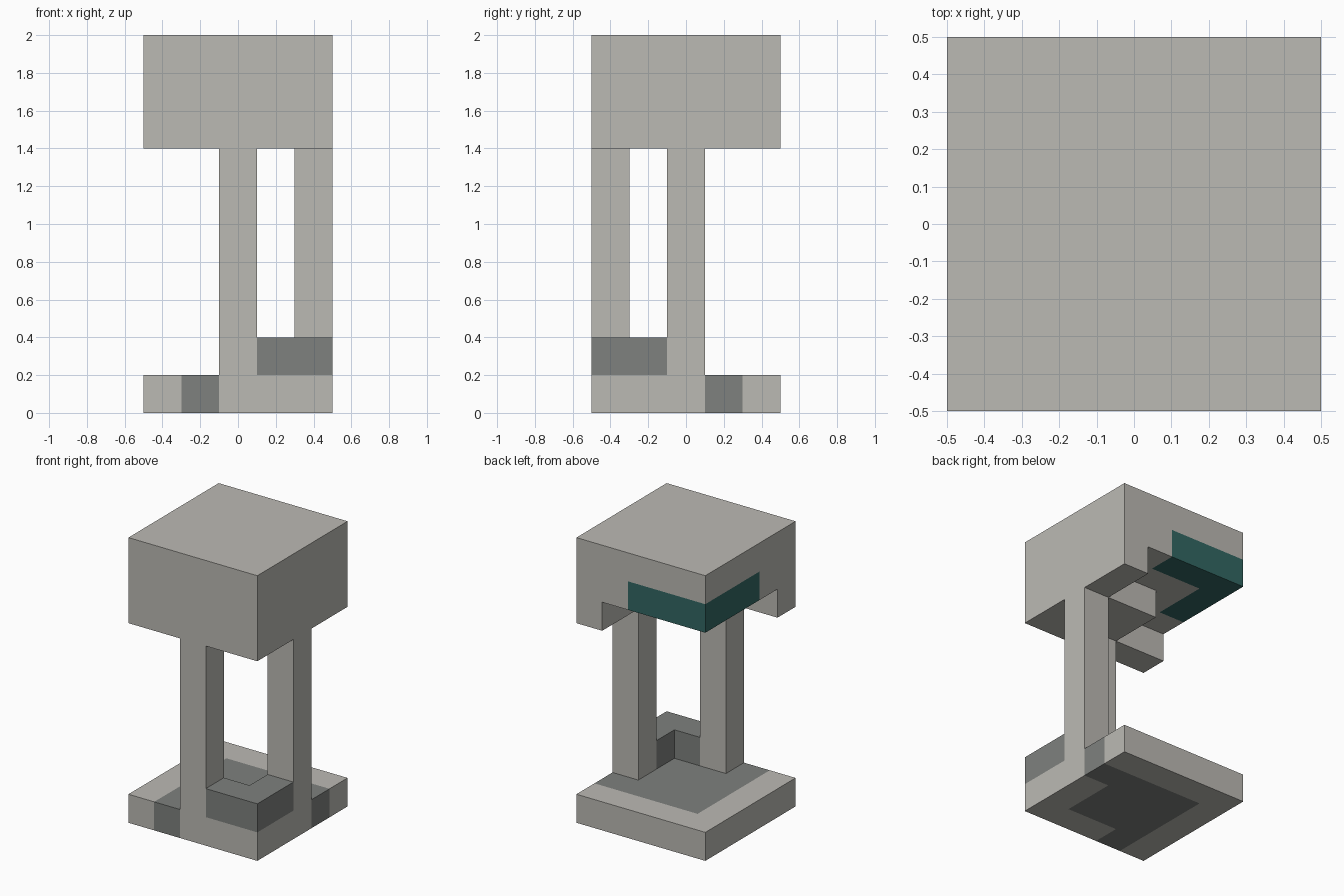
import bpy
import bmesh

cube = bpy.data.objects.get("Cube")
if cube:
    bpy.data.objects.remove(cube, do_unlink=True)

CELL = 0.2


def material(name, colour):
    mat = bpy.data.materials.new(name)
    mat.use_nodes = True
    mat.diffuse_color = (*colour, 1)
    mat.node_tree.nodes["Principled BSDF"].inputs["Base Color"].default_value = (*colour, 1)
    return mat


stone = material("pale stone", (0.50, 0.49, 0.455))
slate = material("slate grey", (0.21, 0.22, 0.21))
teal = material("deep teal", (0.032, 0.135, 0.125))


def mirrored(half):
    """Complete a footprint that is symmetric across its diagonal."""
    return half + [(b, a) for a, b in reversed(half) if a != b]


def prism(name, footprint, bottom, top, mat):
    """Extrude a footprint in cells, counted from the front left corner."""
    bm = bmesh.new()
    verts = [bm.verts.new((0.5 - a * CELL, b * CELL - 0.5, bottom * CELL))
             for a, b in footprint]
    face = bm.faces.new(verts)
    result = bmesh.ops.extrude_face_region(bm, geom=[face])
    moved = [v for v in result["geom"] if isinstance(v, bmesh.types.BMVert)]
    bmesh.ops.translate(bm, verts=moved, vec=(0, 0, (top - bottom) * CELL))
    bmesh.ops.recalc_face_normals(bm, faces=bm.faces)
    mesh = bpy.data.meshes.new(name)
    bm.to_mesh(mesh)
    bm.free()
    mesh.materials.append(mat)
    obj = bpy.data.objects.new(name, mesh)
    bpy.context.collection.objects.link(obj)
    return obj


# Base: pale front corner, slate floor, pale back border
prism("base_front_corner", mirrored([(0, 0), (3, 0), (3, 1), (1, 1)]), 0, 1, stone)
prism("base_floor", mirrored([(4, 4), (4, 0), (3, 0), (3, 1), (1, 1)]), 0, 1, slate)
prism("base_back_border", mirrored([(5, 5), (5, 0), (4, 0), (4, 4)]), 0, 1, stone)

# Low wall around the front corner
prism("corner_wall", mirrored([(0, 0), (2, 0), (2, 1), (1, 1)]), 1, 2, slate)

# Two square pillars
pillar = [(2, 0), (3, 0), (3, 1), (2, 1)]
prism("front_pillar", pillar, 1, 7, stone)
prism("side_pillar", [(b, a) for a, b in pillar], 1, 7, stone)

# Head: stepped underside, middle layer with teal corner, roof slab
prism("head_underside", mirrored([(0, 0), (5, 0), (5, 1), (3, 1), (3, 3)]), 7, 8, stone)
prism("head_middle", mirrored([(0, 0), (5, 0), (5, 2), (4, 2), (4, 4)]), 8, 9, stone)
prism("head_teal_corner", mirrored([(5, 5), (5, 2), (4, 2), (4, 4)]), 8, 9, teal)
prism("head_roof", mirrored([(0, 0), (5, 0), (5, 5)]), 9, 10, stone)
